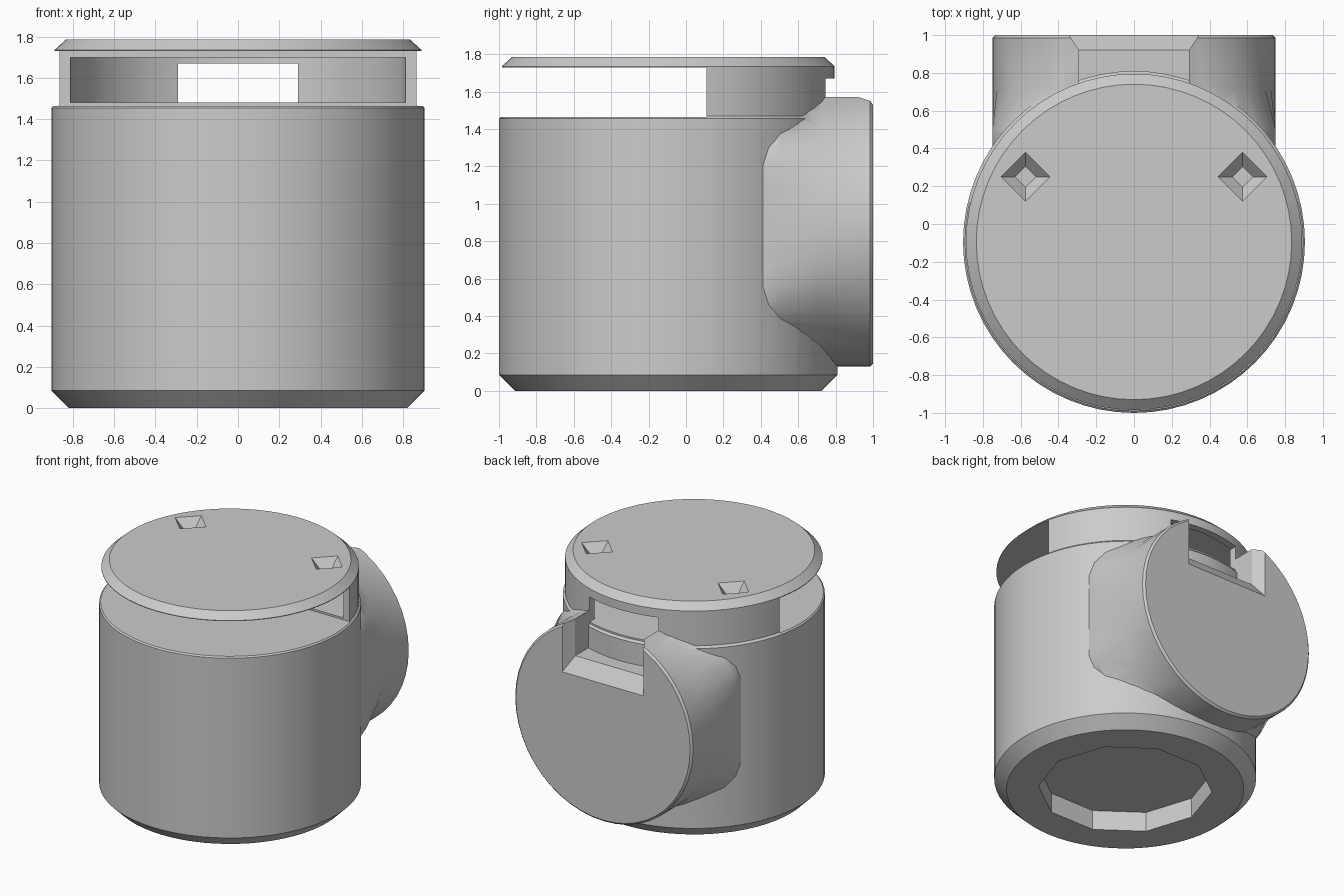
import bpy, bmesh, math
from mathutils import Matrix, Vector

cube = bpy.data.objects.get("Cube")
if cube:
    bpy.data.objects.remove(cube, do_unlink=True)

AXIS_Y = -0.095      # body axis
DISC_Z = 0.88        # rear disc centre height
NOTCH = 0.29         # half width of rear notch and window

grey = bpy.data.materials.new("light grey")
grey.use_nodes = True
grey.diffuse_color = (0.6, 0.6, 0.6, 1)
grey.node_tree.nodes["Principled BSDF"].inputs["Base Color"].default_value = (0.6, 0.6, 0.6, 1)


def add_object(name, bm):
    bmesh.ops.recalc_face_normals(bm, faces=bm.faces)
    mesh = bpy.data.meshes.new(name)
    bm.to_mesh(mesh)
    bm.free()
    mesh.materials.append(grey)
    obj = bpy.data.objects.new(name, mesh)
    bpy.context.collection.objects.link(obj)
    return obj


def loft(name, rings):
    """Closed solid through rings of points."""
    bm = bmesh.new()
    loops = [[bm.verts.new(p) for p in ring] for ring in rings]
    n = len(loops[0])
    for a, b in zip(loops, loops[1:]):
        for i in range(n):
            j = (i + 1) % n
            bm.faces.new((a[i], a[j], b[j], b[i]))
    bm.faces.new(loops[0])
    bm.faces.new(loops[-1])
    return add_object(name, bm)


def circle(r, sides, turn=0.0):
    step = math.tau / sides
    return [(r * math.cos(i * step + turn), r * math.sin(i * step + turn)) for i in range(sides)]


def lathe(name, profile, sides, x=0.0, y=AXIS_Y, turn=0.0):
    return loft(name, [[(x + u, y + v, z) for u, v in circle(r, sides, turn)] for r, z in profile])


def box(name, low, high):
    bm = bmesh.new()
    lo, hi = Vector(low), Vector(high)
    bmesh.ops.create_cube(bm, size=1, matrix=Matrix.Translation((lo + hi) / 2) @ Matrix.Diagonal((*(hi - lo), 1)))
    return add_object(name, bm)


def combine(target, tool, operation):
    mod = target.modifiers.new(operation.lower(), 'BOOLEAN')
    mod.operation = operation
    mod.solver = 'EXACT'
    mod.object = tool
    bpy.context.view_layer.objects.active = target
    bpy.ops.object.modifier_apply(modifier=mod.name)
    bpy.data.objects.remove(tool, do_unlink=True)


# Round body with chamfered foot and lid
body = lathe("round_body", [(0.82, 0), (0.905, 0.085), (0.905, 1.455), (0.89, 1.47),
                            (0.89, 1.735), (0.835, 1.785)], 64)

# Rear disc, flaring slightly where it meets the body
rings = []
for r, y in [(0.84, 0.2), (0.84, 0.5), (0.75, 0.72), (0.75, 0.985), (0.735, 1.0)]:
    rings.append([(max(-0.75, min(0.75, u)), y, DISC_Z + v) for u, v in circle(r, 48)])
disc = loft("rear_disc", rings)

# Notch in the top of the disc, widening at the outer face
notch_rings = []
for y, half, floor in [(0.3, NOTCH, 1.29), (0.92, NOTCH, 1.29), (1.01, NOTCH + 0.06, 1.17)]:
    notch_rings.append([(-half, y, floor), (half, y, floor), (half, y, 2), (-half, y, 2)])
combine(disc, loft("notch_cutter", notch_rings), 'DIFFERENCE')
combine(body, disc, 'UNION')

# Open front slot, inner chamber and rear window
combine(body, box("slot_cutter", (-1.2, -1.2, 1.465), (1.2, 0.11, 1.73)), 'DIFFERENCE')
combine(body, lathe("chamber_cutter", [(0.84, 1.48), (0.84, 1.7)], 24), 'DIFFERENCE')
combine(body, box("window_cutter", (-NOTCH, 0.5, 1.482), (NOTCH, 1.2, 1.67)), 'DIFFERENCE')

# Recess under the foot
combine(body, lathe("foot_recess_cutter", [(0.6, -0.1), (0.6, 0.15)], 10), 'DIFFERENCE')

# Two diamond pits in the lid
for side in (-1, 1):
    pit = lathe("pit_cutter", [(0.055, 1.715), (0.13, 1.785), (0.15, 1.805)], 4, x=side * 0.575, y=0.25)
    combine(body, pit, 'DIFFERENCE')

# Smooth round walls, sharp edges kept
bpy.ops.object.select_all(action='DESELECT')
body.select_set(True)
bpy.context.view_layer.objects.active = body
bpy.ops.object.shade_smooth_by_angle(angle=math.radians(25))
